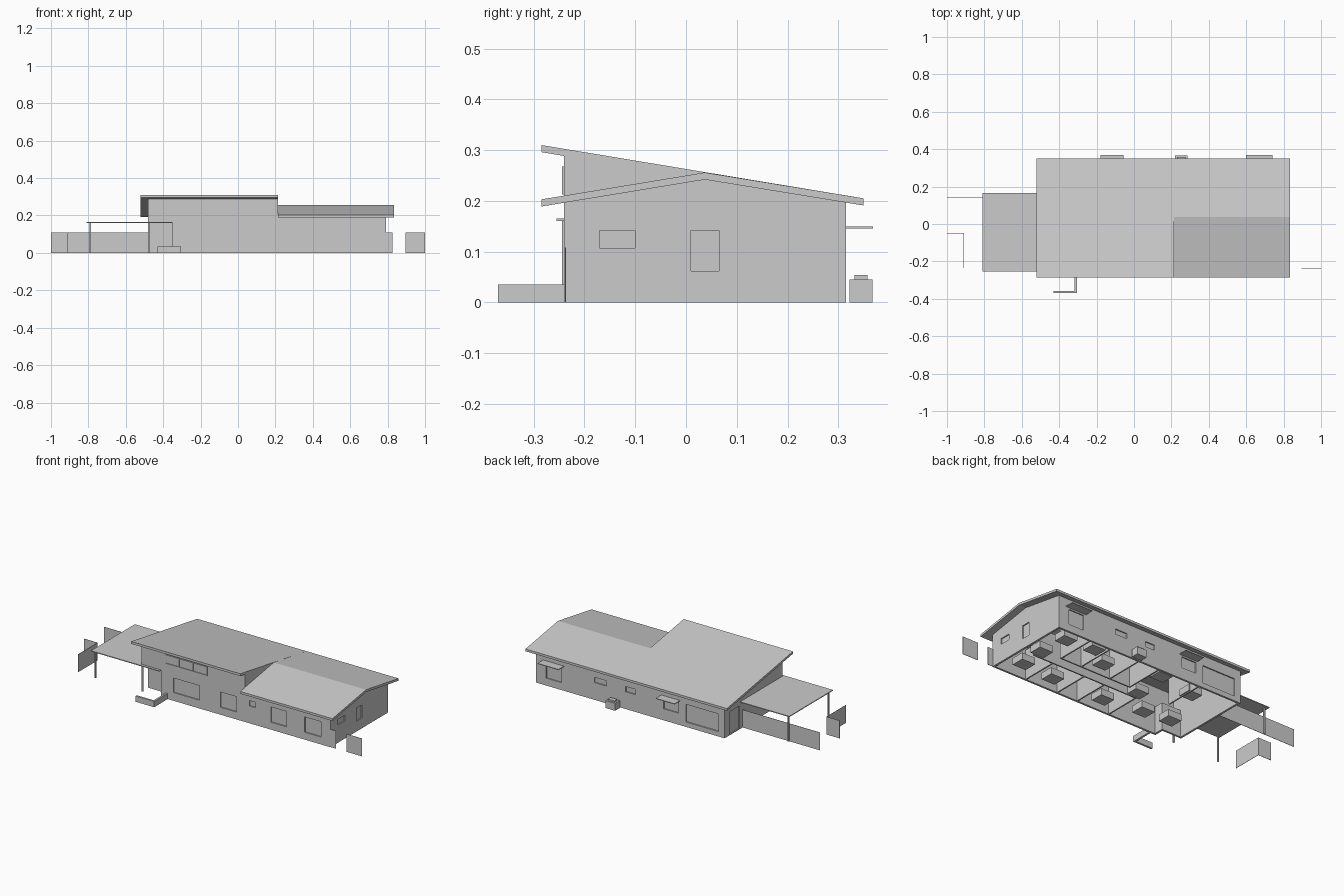
import bpy
import bmesh
from mathutils import Vector

cube = bpy.data.objects.get("Cube")
if cube:
    bpy.data.objects.remove(cube)

grey = bpy.data.materials.new("plain_grey")
grey.use_nodes = True
colour = (0.6, 0.6, 0.6, 1)
grey.diffuse_color = colour
grey.node_tree.nodes["Principled BSDF"].inputs["Base Color"].default_value = colour


def finish(name, bm):
    bmesh.ops.recalc_face_normals(bm, faces=bm.faces[:])
    mesh = bpy.data.meshes.new(name)
    bm.to_mesh(mesh)
    bm.free()
    mesh.materials.append(grey)
    obj = bpy.data.objects.new(name, mesh)
    bpy.context.collection.objects.link(obj)
    return obj


def add_box(bm, x, y, z):
    """Add a box given its (low, high) range on each axis."""
    verts = bmesh.ops.create_cube(bm, size=1)["verts"]
    for v in verts:
        v.co = Vector([r[0] if c < 0 else r[1] for c, r in zip(v.co, (x, y, z))])


def boxes(name, *ranges):
    bm = bmesh.new()
    for r in ranges:
        add_box(bm, *r)
    return finish(name, bm)


def prism(name, x, profile):
    """Extrude a y-z profile between two x positions."""
    bm = bmesh.new()
    face = bm.faces.new([bm.verts.new((x[0], y, z)) for y, z in profile])
    new = bmesh.ops.extrude_face_region(bm, geom=[face])["geom"]
    moved = [v for v in new if isinstance(v, bmesh.types.BMVert)]
    bmesh.ops.translate(bm, verts=moved, vec=(x[1] - x[0], 0, 0))
    return finish(name, bm)


# Main dimensions
T = 0.012
LEFT, RIGHT, FRONT, BACK = -0.48, 0.79, -0.24, 0.315
STEP, DOOR_X, DOOR_Y, CAR_Z = 0.215, -0.35, -0.18, 0.165
RIDGE = (0.037, 0.256)
EAVE_F, EAVE_B, DROP = -0.285, 0.35, 0.014


def high(y):
    return 0.31 + (y - EAVE_F) * (0.205 - 0.31) / (EAVE_B - EAVE_F)


def low(y):
    return 0.203 + (y - EAVE_F) * (RIDGE[1] - 0.203) / (RIDGE[0] - EAVE_F)


def slab(name, x, top):
    prism(name, x, top + [(y, z - DROP) for y, z in reversed(top)])


# Roofs: a tall single slope and a lower gable
rear = (EAVE_B, high(EAVE_B))
slab("high_roof", (-0.52, STEP), [(EAVE_F, high(EAVE_F)), rear])
slab("gable_roof", (STEP, 0.835), [(EAVE_F, low(EAVE_F)), RIDGE, rear])

# Outer walls
U = 0.011
hf, lf, hb = high(FRONT) - U, low(FRONT) - U, high(BACK) - U
walls = [
    boxes("front_wall_high", ((DOOR_X, STEP), (FRONT, FRONT + T), (0, hf - 0.002))),
    boxes("front_wall_low", ((STEP, RIGHT), (FRONT, FRONT + T), (0, lf))),
    boxes("back_wall", ((LEFT, RIGHT), (BACK - T, BACK), (0, hb))),
    prism("right_gable_wall", (RIGHT - T, RIGHT),
          [(FRONT, 0), (BACK, 0), (BACK, hb), (RIDGE[0], RIDGE[1] - U), (FRONT, lf)]),
    prism("left_end_wall", (LEFT, LEFT + T),
          [(DOOR_Y, 0), (BACK, 0), (BACK, hb), (FRONT, hf), (FRONT, CAR_Z), (DOOR_Y, CAR_Z)]),
]
boxes("wall_over_entry", ((LEFT, DOOR_X), (FRONT, FRONT + T), (CAR_Z, hf - 0.002)))
boxes("entry_recess", ((LEFT, DOOR_X), (DOOR_Y, DOOR_Y + T), (0, CAR_Z)),
      ((DOOR_X, DOOR_X + T), (FRONT, DOOR_Y + T), (0, CAR_Z)))
prism("step_gable_wall", (STEP - T, STEP - 0.001),
      [(FRONT, lf), RIDGE, (FRONT, hf)])

# Window and door recesses
D = 0.007
front_y, back_y = (FRONT - D, FRONT + D), (BACK - D, BACK + D)
cuts = [((a, b), front_y, (c, 0.138)) for a, b, c in (
    (-0.267, -0.09, 0.05), (0.05, 0.158, 0.045), (0.245, 0.285, 0.105),
    (0.39, 0.495, 0.045), (0.617, 0.725, 0.045))]
cuts += [((a, b), back_y, (c, 0.137)) for a, b, c in (
    (-0.44, -0.22, 0.03), (-0.17, -0.07, 0.07), (0.12, 0.185, 0.105),
    (0.315, 0.395, 0.105), (0.617, 0.72, 0.045))]
side_x = (RIGHT - D, RIGHT + D)
cuts += [(side_x, (-0.17, -0.1), (0.107, 0.142)), (side_x, (0.01, 0.065), (0.062, 0.142)),
         ((LEFT - D, LEFT + D), (0.17, 0.27), (0.005, 0.142))]
cutter = boxes("window_cutter", *cuts)
cutter.hide_render = True
cutter.hide_viewport = True
for wall in walls:
    mod = wall.modifiers.new("recesses", "BOOLEAN")
    mod.operation = "DIFFERENCE"
    mod.solver = "EXACT"
    mod.object = cutter

# Clerestory window frame with three panes
cx, cz, bar, cy = (-0.32, -0.04), (0.213, 0.268), 0.004, (FRONT - 0.004, FRONT + 0.002)
pane = (cx[1] - cx[0]) / 3
boxes("clerestory_frame",
      *[((cx[0] + i * pane - bar / 2, cx[0] + i * pane + bar / 2), cy, cz) for i in range(4)],
      *[(cx, cy, (z, z + bar)) for z in (cz[0], cz[1] - bar)])

# Carport roof and posts
plate = (CAR_Z - 0.005, CAR_Z)
boxes("carport_roof", ((-0.81, LEFT), (-0.255, 0.165), plate),
      ((LEFT, DOOR_X), (-0.255, DOOR_Y), plate))
boxes("carport_posts", *[((x - 0.004, x + 0.004), (y - 0.004, y + 0.004), (0, CAR_Z - 0.003))
                         for x, y in ((-0.79, -0.24), (-0.79, 0.145), (-0.476, -0.236))])

# Garden fences
F, fence_z = 0.002, (0, 0.108)
boxes("fences", ((-1, LEFT), (0.14, 0.14 + F), fence_z),
      ((-1, -0.91), (-0.05, -0.05 + F), fence_z),
      ((-0.91 - F, -0.91), (-0.235, -0.05 + F), fence_z),
      ((RIGHT, 0.825), (-0.238, -0.238 + F), fence_z),
      ((0.895, 1), (-0.238, -0.238 + F), fence_z))

# Low garden wall by the entry
boxes("garden_wall", ((-0.43, -0.305), (-0.37, -0.358), (0, 0.035)),
      ((-0.317, -0.305), (-0.358, FRONT), (0, 0.035)))

# Back canopies and outdoor unit
boxes("back_canopies", *[(x, (BACK, 0.368), (0.146, 0.15))
                         for x in ((-0.18, -0.055), (0.6, 0.74))])
boxes("outdoor_unit", ((0.22, 0.285), (0.322, 0.367), (0, 0.045)),
      ((0.23, 0.275), (0.332, 0.358), (0.045, 0.054)))

# Interior partitions
P, room_z = 0.008, (0, 0.18)
back_rooms, front_rooms = (0.06, BACK - T), (FRONT + T, 0.0)
parts = [((x, x + P), back_rooms, room_z) for x in (-0.2, 0.08, 0.22, 0.42, 0.56)]
parts += [((x, x + P), front_rooms, room_z) for x in (-0.02, 0.2, 0.34, 0.56)]
parts += [((0.08, 0.56), (0.06, 0.06 + P), room_z), ((-0.02, 0.7), (-P, 0), room_z)]
boxes("partitions", *parts)

# Simple furniture
spots = [(0.66, 0.22), (0.34, 0.15), (0, 0.03), (0.02, 0.25), (-0.23, 0.2), (-0.32, -0.08),
         (-0.15, -0.1), (0.1, -0.14), (0.45, -0.14), (0.67, -0.12), (0.68, 0.04), (0.48, 0.24)]
boxes("furniture", *[((x - 0.045, x + 0.045), (y - 0.04, y + 0.04), (0.005, 0.045))
                     for x, y in spots])
